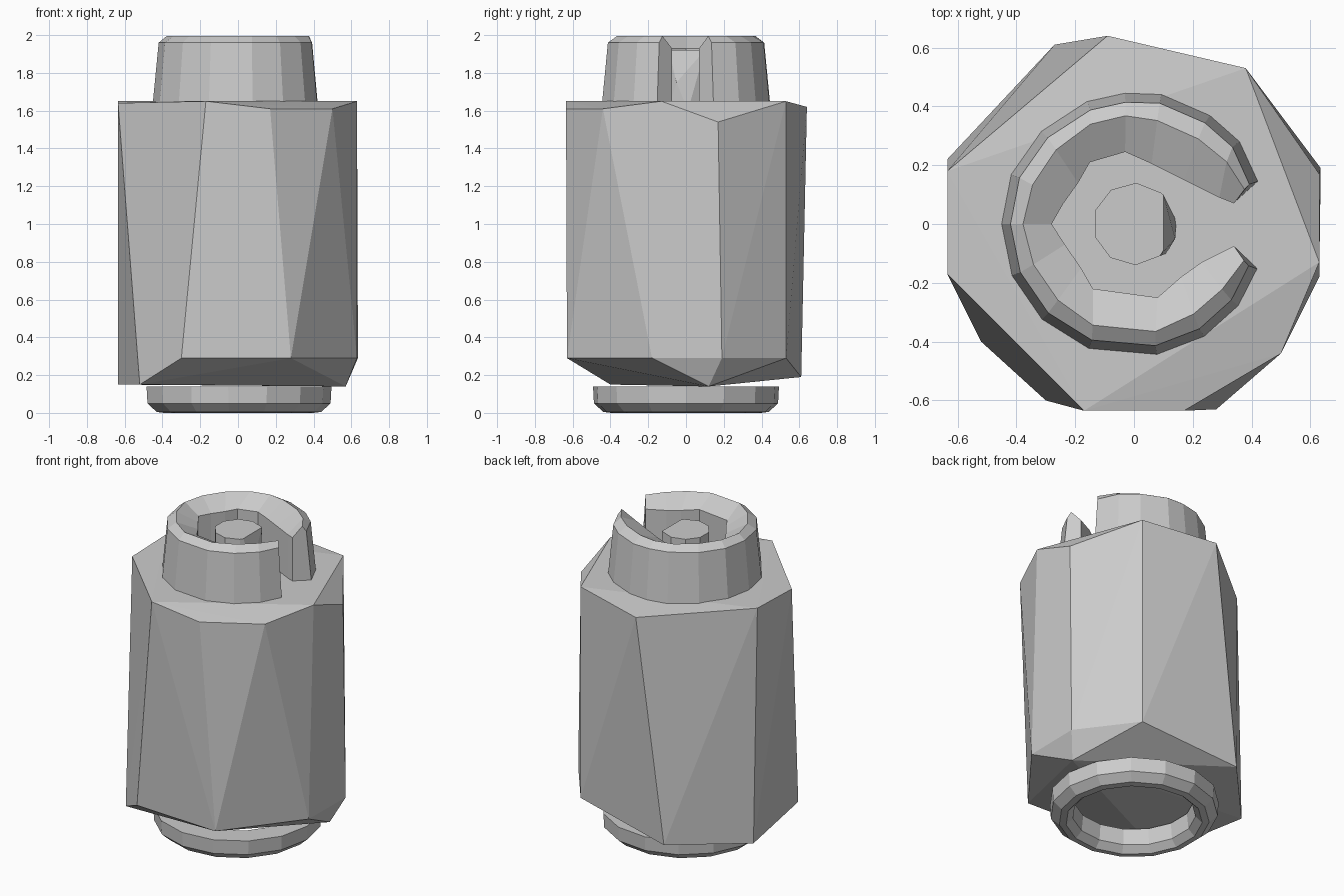
import bpy, bmesh
from math import cos, sin, radians

if "Cube" in bpy.data.objects:
    bpy.data.objects.remove(bpy.data.objects["Cube"])


def finish(name, bm):
    bmesh.ops.recalc_face_normals(bm, faces=bm.faces)
    mesh = bpy.data.meshes.new(name)
    bm.to_mesh(mesh)
    bm.free()
    obj = bpy.data.objects.new(name, mesh)
    bpy.context.collection.objects.link(obj)
    return obj


def hull(name, points):
    bm = bmesh.new()
    for p in points:
        bm.verts.new(p)
    res = bmesh.ops.convex_hull(bm, input=bm.verts)
    loose = [v for v in bm.verts if not v.link_faces]
    bmesh.ops.delete(bm, geom=loose, context='VERTS')
    bmesh.ops.dissolve_limit(bm, angle_limit=radians(1), verts=bm.verts, edges=bm.edges)
    return finish(name, bm)


def loft(name, sections, closed):
    """Skin a row of equal cross-sections; cap the ends when open."""
    bm = bmesh.new()
    rows = [[bm.verts.new(p) for p in s] for s in sections]
    n = len(rows[0])
    pairs = list(zip(rows, rows[1:]))
    if closed:
        pairs.append((rows[-1], rows[0]))
    else:
        bm.faces.new(rows[0])
        bm.faces.new(rows[-1][::-1])
    for a, b in pairs:
        for i in range(n):
            j = (i + 1) % n
            bm.faces.new((a[i], a[j], b[j], b[i]))
    return finish(name, bm)


# Faceted body: irregular top outline, twisted sides, slanted underside
body_top = [(-.09, .64, 1.62), (.38, .53, 1.65), (.63, .17, 1.54), (.63, -.13, 1.65),
            (.5, -.44, 1.61), (.17, -.635, 1.61), (-.17, -.635, 1.65),
            (-.635, -.17, 1.64), (-.635, .18, 1.65)]
body_low = [(.38, .53, .29), (.635, .19, .29), (.63, -.18, .29), (.28, -.63, .29),
            (-.3, -.6, .29), (-.52, -.4, .15), (-.635, .22, .15), (-.27, .61, .19),
            (.57, .12, .14)]
hull("body", body_top + body_low)

# C-shaped collar on top: angle, outer base radius, inner edge point
collar = [(19, .45, (.34, .07)), (38, .46, (.29, .09)), (55, .455, (.17, .15)),
          (78, .455, (.06, .205)), (94, .45, (-.03, .245)), (111, .45, (-.15, .21)),
          (135, .45, (-.19, .14)), (158, .455, (-.24, .07)), (180, .455, (-.28, 0)),
          (203, .455, (-.235, -.07)), (226, .455, (-.18, -.15)), (250, .455, (-.14, -.22)),
          (280, .455, (.08, -.25)), (302, .455, (.16, -.18)), (322, .455, (.23, -.13)),
          (340, .45, (.34, -.075))]
sections = []
for deg, r, (ix, iy) in collar:
    c, s = cos(radians(deg)), sin(radians(deg))
    # crest lies between the outer rim and the inner edge
    kx, ky = .75 * .41 * c + .25 * ix, .75 * .41 * s + .25 * iy
    sections.append([(r * c, r * s, 1.6), ((r - .035) * c, (r - .035) * s, 1.96),
                     (kx, ky, 1.995), (ix, iy, 1.93), (ix, iy, 1.6)])
loft("collar", sections, False)

# Centre pin with one sloping side
pin = [(.14 * cos(radians(a)), .14 * sin(radians(a))) for a in range(50, 311, 37)]
hull("centre_pin", [(x, y, z) for x, y in pin for z in (1.6, 1.92)] +
     [(.1, .1, 1.92), (.145, .01, 1.6), (.14, -.05, 1.75), (.1, -.09, 1.92), (.11, -.1, 1.6)])

# Foot ring under the body
profile = [(.495, .14), (.49, .05), (.44, .005), (.4, .0), (.36, .04), (.35, .14)]
loft("foot_ring", [[(r * cos(radians(a)), r * sin(radians(a)), z) for r, z in profile]
                   for a in range(0, 360, 24)], True)
